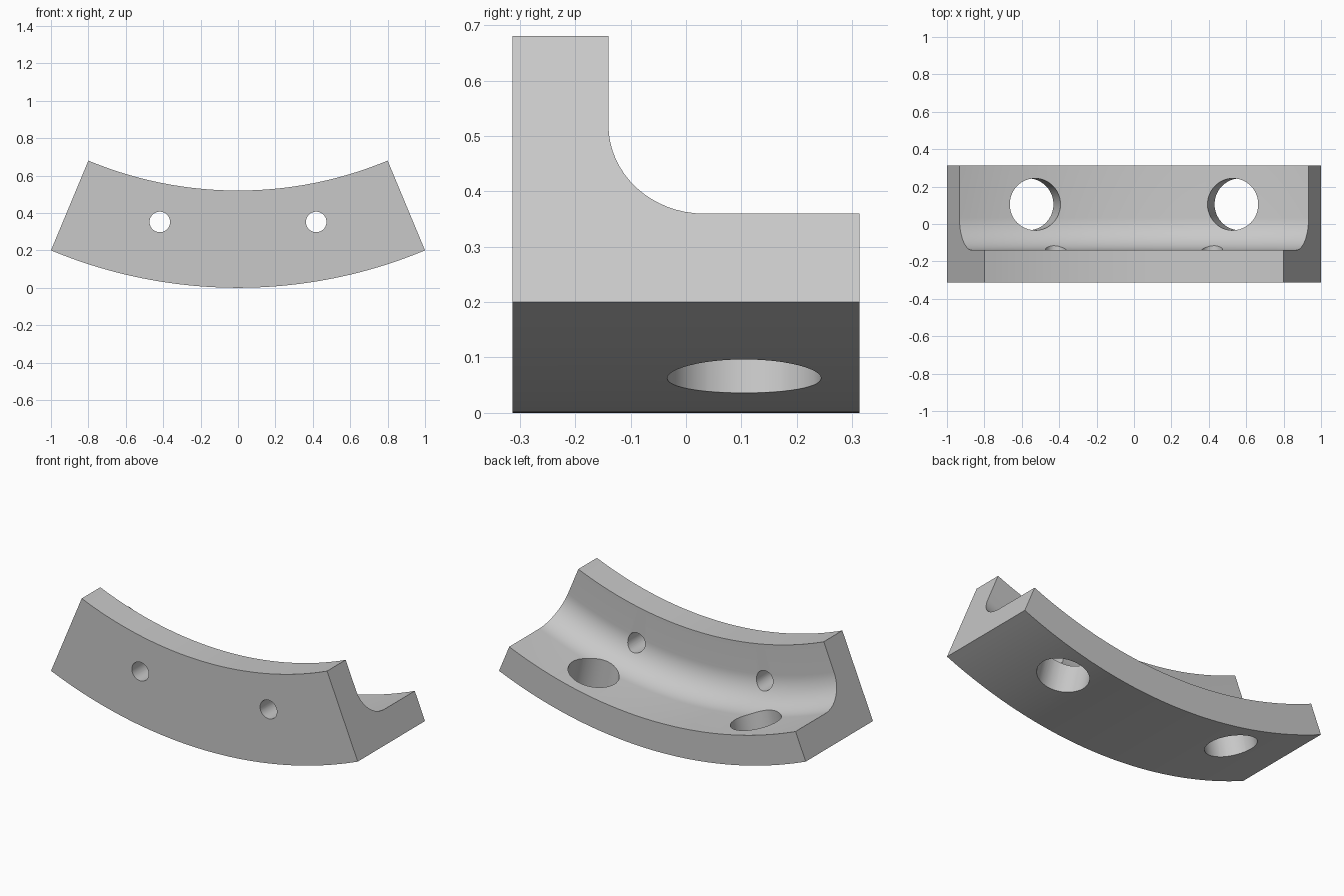
import bpy, bmesh
from math import sin, cos, pi, radians
from mathutils import Vector, Matrix

if "Cube" in bpy.data.objects:
    bpy.data.objects.remove(bpy.data.objects["Cube"], do_unlink=True)

R_OUT, R_IN, HALF = 2.6, 2.08, radians(22.62)   # arc of the bracket
T, HALF_Y = 0.173, 0.313                        # wall thickness, half depth
SEGS, FILLET = 64, 16

grey = bpy.data.materials.new("light grey metal")
grey.use_nodes = True
grey.diffuse_color = (0.58, 0.58, 0.58, 1)
grey.node_tree.nodes["Principled BSDF"].inputs["Base Color"].default_value = (0.58, 0.58, 0.58, 1)


def polar(r, y, a):
    """Point at radius r and angle a from straight down, about the arc axis."""
    return Vector((r * sin(a), y, R_OUT - r * cos(a)))


def finish(bm, name):
    bmesh.ops.recalc_face_normals(bm, faces=bm.faces)
    mesh = bpy.data.meshes.new(name)
    bm.to_mesh(mesh)
    bm.free()
    mesh.materials.append(grey)
    obj = bpy.data.objects.new(name, mesh)
    bpy.context.collection.objects.link(obj)
    return obj


def cutter(name, centre, axis, radius, length):
    bm = bmesh.new()
    turn = axis.to_track_quat('Z', 'Y').to_matrix().to_4x4()
    bmesh.ops.create_cone(bm, cap_ends=True, segments=48, radius1=radius, radius2=radius,
                          depth=length, matrix=Matrix.Translation(centre) @ turn)
    obj = finish(bm, name)
    obj.hide_render = True
    return obj


# L-shaped section (y, radius) with a filleted inner corner
wall_y, ledge_r = -HALF_Y + T, R_OUT - T
profile = [(-HALF_Y, R_OUT), (-HALF_Y, R_IN), (wall_y, R_IN)]
for i in range(FILLET + 1):
    t = i / FILLET * pi / 2
    profile.append((wall_y + T - T * cos(t), ledge_r - T + T * sin(t)))
profile += [(HALF_Y, ledge_r), (HALF_Y, R_OUT)]

# Sweep the section along the arc and cap both ends
bm = bmesh.new()
rings = []
for s in range(SEGS + 1):
    a = -HALF + 2 * HALF * s / SEGS
    rings.append([bm.verts.new(polar(r, y, a)) for y, r in profile])
n = len(profile)
for one, two in zip(rings, rings[1:]):
    for i in range(n):
        j = (i + 1) % n
        bm.faces.new((one[i], one[j], two[j], two[i]))
bm.faces.new(rings[0])
bm.faces.new(rings[-1])
bracket = finish(bm, "curved_bracket")

# Small holes through the wall and large radial holes through the ledge
cutters = []
for side, label in ((1, "left"), (-1, "right")):
    cutters.append(cutter(label + "_wall_hole", Vector((side * 0.418, 0, 0.352)),
                          Vector((0, 1, 0)), 0.055, 1))
    a = side * radians(12.6)
    cutters.append(cutter(label + "_ledge_hole", polar(2.5, 0.105, a),
                          Vector((sin(a), 0, -cos(a))), 0.139, 0.6))

bpy.ops.object.select_all(action='DESELECT')
bracket.select_set(True)
bpy.context.view_layer.objects.active = bracket
for c in cutters:
    mod = bracket.modifiers.new(c.name, 'BOOLEAN')
    mod.operation, mod.solver, mod.object = 'DIFFERENCE', 'EXACT', c
    bpy.ops.object.modifier_apply(modifier=mod.name)
for c in cutters:
    bpy.data.objects.remove(c, do_unlink=True)

bpy.ops.object.shade_smooth_by_angle(angle=radians(30))
